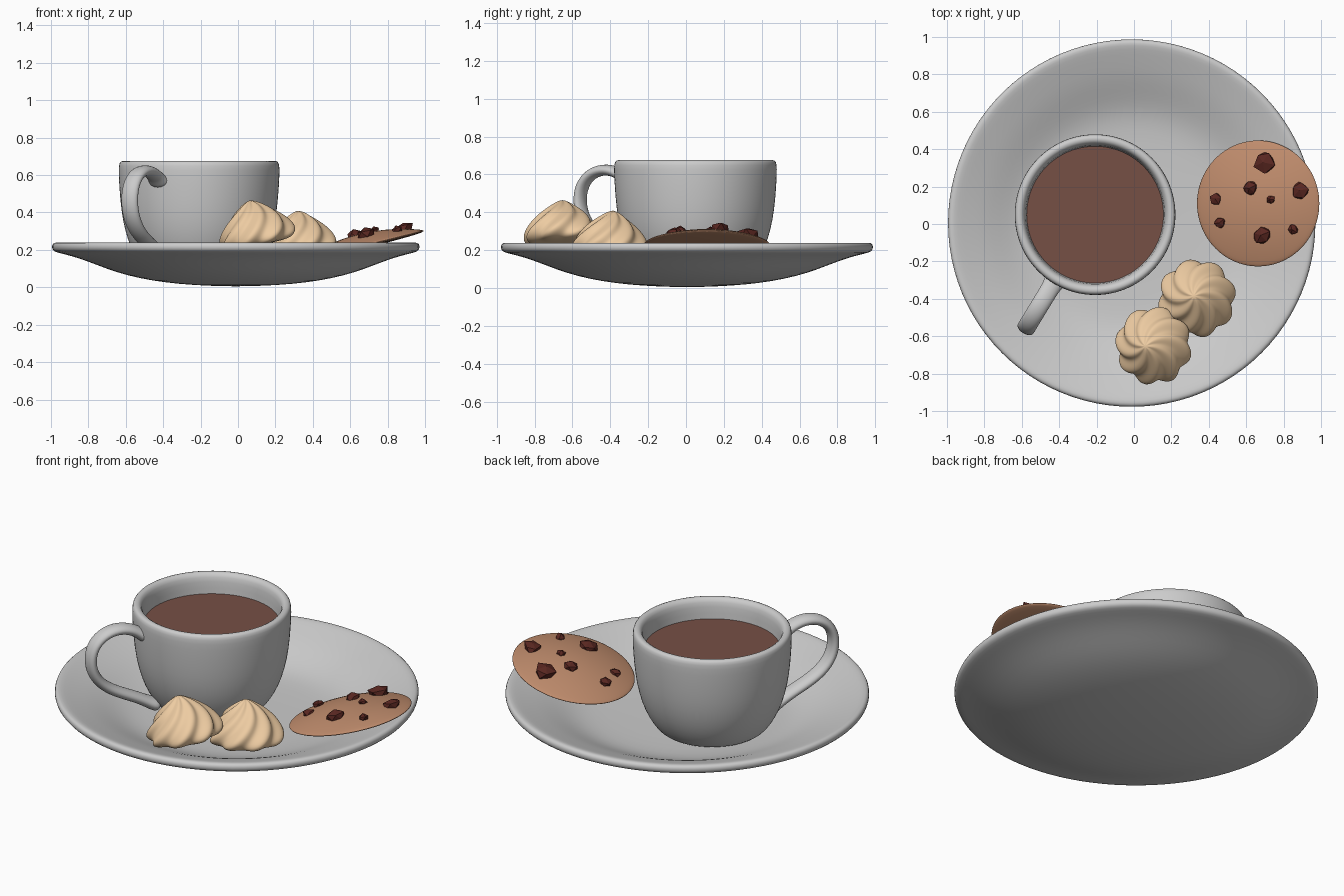
import bpy, bmesh, math, random
from mathutils import Vector, Matrix

if "Cube" in bpy.data.objects:
    bpy.data.objects.remove(bpy.data.objects["Cube"])

random.seed(4)


def material(name, rgb):
    m = bpy.data.materials.new(name)
    m.diffuse_color = (*rgb, 1)
    m.use_nodes = True
    m.node_tree.nodes["Principled BSDF"].inputs["Base Color"].default_value = m.diffuse_color
    return m


def finish(name, bm, mat=None, smooth=True, subsurf=0):
    bmesh.ops.recalc_face_normals(bm, faces=bm.faces)
    me = bpy.data.meshes.new(name)
    bm.to_mesh(me)
    bm.free()
    for p in me.polygons:
        p.use_smooth = smooth
    ob = bpy.data.objects.new(name, me)
    bpy.context.collection.objects.link(ob)
    if mat:
        me.materials.append(mat)
    if subsurf:
        mod = ob.modifiers.new("Subdivision", "SUBSURF")
        mod.levels = mod.render_levels = subsurf
    return ob


def bridge(bm, rings):
    n = len(rings[0])
    for a, b in zip(rings, rings[1:]):
        for i in range(n):
            j = (i + 1) % n
            bm.faces.new((a[i], a[j], b[j], b[i]))


def lathe(name, profile, segs=48, mat=None, subsurf=1, shape=None):
    """Revolve (r, z) points; the first and last lie on the axis."""
    bm = bmesh.new()
    rings = []
    for r, z in profile[1:-1]:
        ring = []
        for i in range(segs):
            a = 2 * math.pi * i / segs
            rr = r * (shape(a, z) if shape else 1)
            ring.append(bm.verts.new((rr * math.cos(a), rr * math.sin(a), z)))
        rings.append(ring)
    bridge(bm, rings)
    for ring, (r, z) in ((rings[0], profile[0]), (rings[-1], profile[-1])):
        c = bm.verts.new((0, 0, z))
        for i in range(segs):
            bm.faces.new((c, ring[i], ring[(i + 1) % segs]))
    return finish(name, bm, mat, True, subsurf)


coffee_mat = material("coffee", (0.18, 0.08, 0.06))
cookie_mat = material("cookie", (0.52, 0.26, 0.15))
chip_mat = material("chocolate", (0.10, 0.02, 0.015))
meringue_mat = material("meringue", (0.85, 0.60, 0.36))

# Saucer
saucer = lathe("saucer", [
    (0, 0.005), (0.15, 0.008), (0.31, 0.018), (0.45, 0.036), (0.58, 0.063),
    (0.69, 0.098), (0.79, 0.138), (0.88, 0.168), (0.95, 0.184), (0.978, 0.193),
    (0.987, 0.212), (0.983, 0.234), (0.965, 0.241), (0.94, 0.236),
    (0.87, 0.212), (0.79, 0.185), (0.71, 0.150), (0.63, 0.115),
    (0.55, 0.093), (0.45, 0.085), (0.25, 0.082), (0, 0.082)])
saucer.location = (-0.012, 0.005, 0)

# Cup and its drink
CUP = Vector((-0.208, 0.05, 0))
cup = lathe("cup", [
    (0, 0.085), (0.25, 0.085), (0.285, 0.095), (0.315, 0.125), (0.35, 0.18),
    (0.383, 0.255), (0.41, 0.36), (0.424, 0.48), (0.431, 0.60), (0.431, 0.655),
    (0.422, 0.675), (0.397, 0.678), (0.376, 0.660), (0.369, 0.60),
    (0.363, 0.50), (0.335, 0.30), (0.27, 0.16), (0, 0.13)])
cup.location = CUP
bm = bmesh.new()
bmesh.ops.create_circle(bm, cap_ends=True, segments=64, radius=0.368)
drink = finish("drink", bm, coffee_mat)
drink.location = CUP + Vector((0, 0, 0.56))

# Cup handle: elliptical section swept along a path of (distance, height, scale)
path = [(0.395, 0.555, 1.35), (0.425, 0.575, 1.1), (0.47, 0.607, 1), (0.545, 0.629, 1),
        (0.63, 0.615, 1), (0.695, 0.56, 1), (0.719, 0.48, 1), (0.705, 0.385, 1),
        (0.64, 0.30, 1), (0.54, 0.243, 1), (0.44, 0.197, 1), (0.37, 0.155, 1.1),
        (0.315, 0.13, 1.4)]
out = Vector((-0.52, -0.854, 0)).normalized()
side = Vector((-out.y, out.x, 0))
pts = [out * s + Vector((0, 0, z)) for s, z, _ in path]
bm = bmesh.new()
rings = []
for k, p in enumerate(pts):
    t = (pts[min(k + 1, len(pts) - 1)] - pts[max(k - 1, 0)]).normalized()
    nrm = t.cross(side)
    w = path[k][2]
    rings.append([bm.verts.new(p + w * (side * 0.051 * math.cos(a) + nrm * 0.031 * math.sin(a)))
                  for a in (2 * math.pi * i / 12 for i in range(12))])
bridge(bm, rings)
bm.faces.new(rings[0])
bm.faces.new(rings[-1])
handle = finish("cup_handle", bm, subsurf=2)
handle.location = CUP


# Swirled meringues
def swirl(a, z):
    h = z / 0.25
    return 1 + (0.075 + 0.05 * h) * math.cos(8 * (a - 1.3 * h))


meringue_profile = [
    (0, 0), (0.10, 0), (0.165, 0.003), (0.192, 0.018), (0.201, 0.04), (0.196, 0.065),
    (0.182, 0.092), (0.162, 0.12), (0.138, 0.148), (0.11, 0.175), (0.08, 0.20),
    (0.05, 0.222), (0.025, 0.238), (0, 0.246)]
for i, (loc, rot) in enumerate([((0.115, -0.65, 0.225), (-0.05, -0.22, 0.3)),
                                ((0.34, -0.40, 0.165), (-0.06, -0.08, 0.0))]):
    m = lathe(f"meringue_{i + 1}", meringue_profile, 64, meringue_mat, 1, swirl)
    m.location, m.rotation_euler = loc, rot

# Cookie leaning on the saucer rim
tilt = Matrix.Translation((0.665, 0.11, 0.218)) @ Matrix.Rotation(-0.24, 4, 'Y')
R = 0.34


def dome(r):
    return 0.008 + 0.062 * (1 - (r / R) ** 2)


cookie = lathe("cookie", [(0, -0.012), (0.2, -0.01), (0.31, -0.005), (0.335, -0.001), (R, 0.005)]
               + [(r, dome(r)) for r in (0.33, 0.30, 0.25, 0.18, 0.09, 0)], 48, cookie_mat)
cookie.matrix_world = tilt

# Chocolate chips (x, y, radius) seen from above
chips = [(0.71, 0.33, 0.066), (0.64, 0.19, 0.042), (0.45, 0.135, 0.036), (0.47, 0.005, 0.036),
         (0.70, -0.06, 0.056), (0.86, -0.03, 0.034), (0.90, 0.18, 0.052), (0.745, 0.13, 0.028)]
for i, (x, y, r) in enumerate(chips):
    bm = bmesh.new()
    bmesh.ops.create_icosphere(bm, subdivisions=1, radius=r)
    for v in bm.verts:
        v.co *= random.uniform(0.75, 1.12)
        v.co.z *= 0.7
    chip = finish(f"chocolate_chip_{i + 1}", bm, chip_mat, False)
    lx, ly = (x - 0.665) / math.cos(0.24), y - 0.11
    chip.matrix_world = (tilt @ Matrix.Translation((lx, ly, dome(math.hypot(lx, ly)) + 0.1 * r))
                         @ Matrix.Rotation(random.uniform(0, 6), 4, 'Z'))
